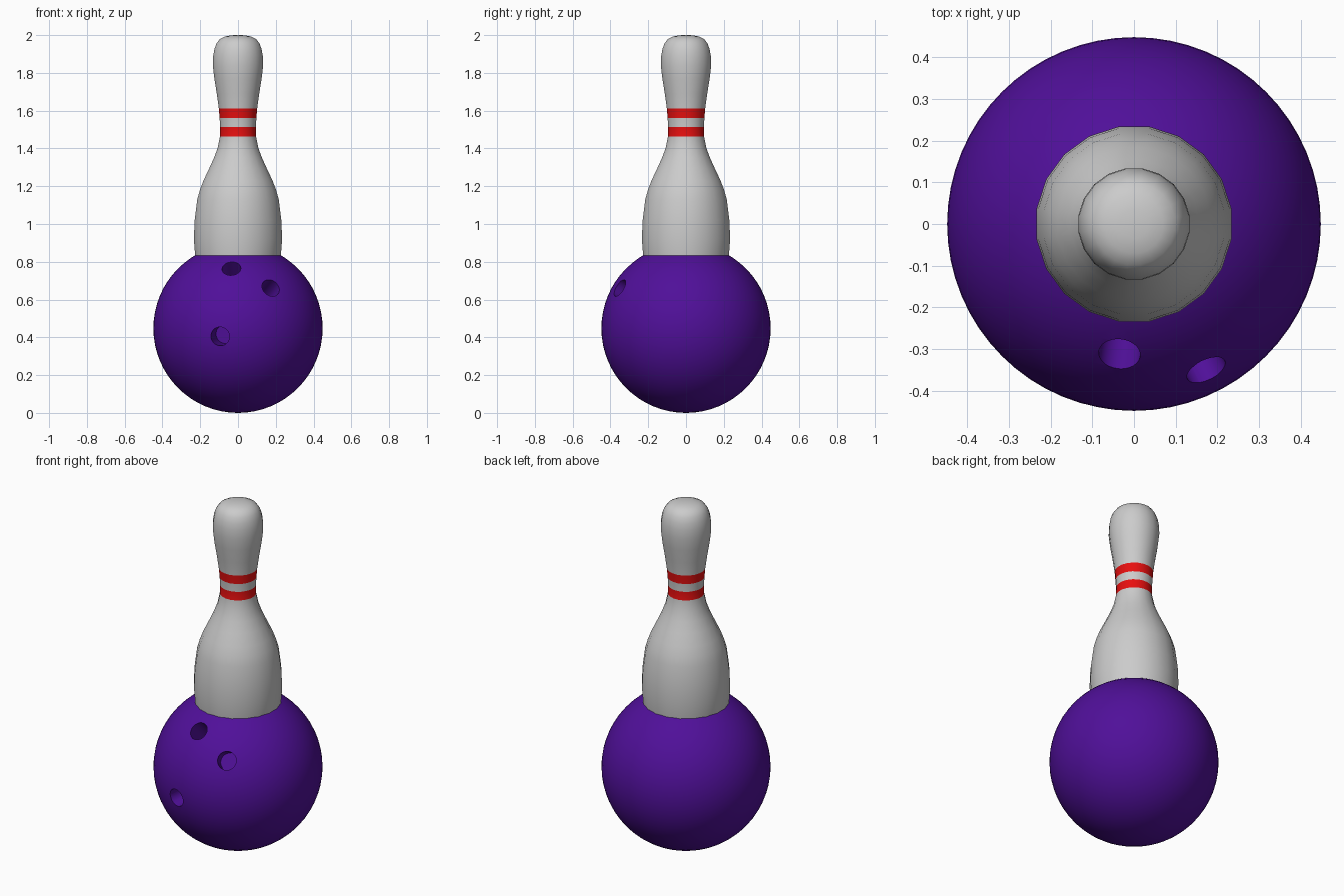
import bpy, bmesh, math
from mathutils import Vector

if "Cube" in bpy.data.objects:
    bpy.data.objects.remove(bpy.data.objects["Cube"])


def material(name, colour):
    m = bpy.data.materials.new(name)
    m.diffuse_color = (*colour, 1)
    m.use_nodes = True
    m.node_tree.nodes["Principled BSDF"].inputs["Base Color"].default_value = m.diffuse_color
    return m


def smooth(obj, degrees):
    bpy.ops.object.select_all(action='DESELECT')
    obj.select_set(True)
    bpy.context.view_layer.objects.active = obj
    bpy.ops.object.shade_smooth_by_angle(angle=math.radians(degrees))


purple = material("purple", (0.08, 0.005, 0.32))
red = material("red", (0.8, 0.005, 0.005))
grey = material("pin_grey", (0.8, 0.8, 0.8))

# Ball
R = 0.448
centre = Vector((0, 0, R))
bpy.ops.mesh.primitive_uv_sphere_add(segments=64, ring_count=32, radius=R, location=centre)
ball = bpy.context.object
ball.name = "ball"
ball.data.materials.append(purple)

# Finger holes, drilled towards the centre of the ball
DEPTH = 0.13
for d in [(-0.035, -0.313, 0.317), (0.173, -0.35, 0.213), (-0.095, -0.435, -0.043)]:
    axis = Vector(d).normalized()
    bpy.ops.mesh.primitive_cylinder_add(
        vertices=32, radius=0.05, depth=2 * DEPTH, location=centre + axis * R,
        rotation=axis.to_track_quat('Z', 'Y').to_euler())
    cutter = bpy.context.object
    cutter.name = "hole_cutter"
    cutter.data.materials.append(purple)
    mod = ball.modifiers.new("hole", 'BOOLEAN')
    mod.operation = 'DIFFERENCE'
    mod.solver = 'EXACT'
    mod.object = cutter
    bpy.context.view_layer.objects.active = ball
    bpy.ops.object.modifier_apply(modifier=mod.name)
    bpy.data.objects.remove(cutter)
smooth(ball, 30)

# Pin: lathed profile (radius, height), base sunk into the ball
profile = [
    (0.222, 0.78), (0.229, 0.84), (0.235, 0.92), (0.231, 1.02), (0.217, 1.13),
    (0.203, 1.18), (0.184, 1.23), (0.153, 1.295), (0.128, 1.35), (0.109, 1.40),
    (0.096, 1.463), (0.095, 1.513), (0.098, 1.56), (0.102, 1.611), (0.113, 1.69),
    (0.126, 1.77), (0.134, 1.84), (0.132, 1.89), (0.126, 1.925), (0.115, 1.955),
    (0.098, 1.978), (0.07, 1.992), (0.035, 1.999)]
SIDES = 20
bm = bmesh.new()
rings = []
for r, z in profile:
    ring = []
    for i in range(SIDES):
        a = 2 * math.pi * (i + 0.5) / SIDES
        ring.append(bm.verts.new((r * 1.006 * math.cos(a), r * 1.006 * math.sin(a), z)))
    rings.append(ring)
for lo, hi in zip(rings, rings[1:]):
    z = (lo[0].co.z + hi[0].co.z) / 2
    striped = 1.463 < z < 1.513 or 1.56 < z < 1.611
    for i in range(SIDES):
        j = (i + 1) % SIDES
        f = bm.faces.new((lo[i], lo[j], hi[j], hi[i]))
        f.material_index = 1 if striped else 0
bm.faces.new(rings[0][::-1])
top = bm.verts.new((0, 0, 2.0))
for i in range(SIDES):
    bm.faces.new((rings[-1][i], rings[-1][(i + 1) % SIDES], top))
mesh = bpy.data.meshes.new("pin")
bm.to_mesh(mesh)
bm.free()
pin = bpy.data.objects.new("pin", mesh)
bpy.context.collection.objects.link(pin)
mesh.materials.append(grey)
mesh.materials.append(red)
smooth(pin, 40)
